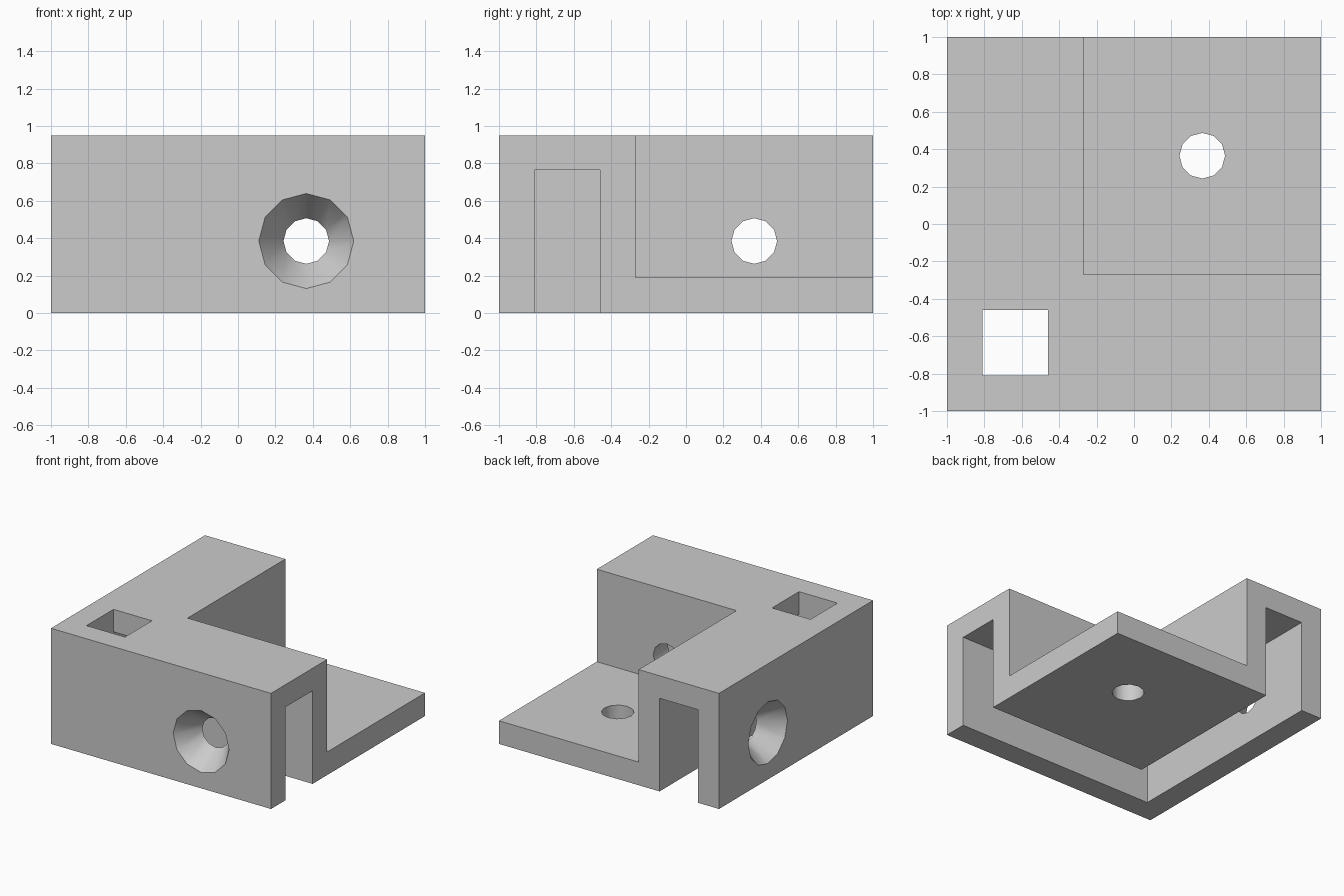
import bpy, bmesh, math

if "Cube" in bpy.data.objects:
    bpy.data.objects.remove(bpy.data.objects["Cube"])

# Main dimensions
H = 0.95            # bracket height
OUT, IN = -0.81, -0.46   # channel walls
CORNER = -0.27      # inner corner of the L-shaped wall
HOLE = 0.365        # hole position along each wall
R, R_WIDE = 0.122, 0.254

grey = bpy.data.materials.new("plain grey")
grey.use_nodes = True
colour = (0.6, 0.6, 0.6, 1)
grey.diffuse_color = colour
grey.node_tree.nodes["Principled BSDF"].inputs["Base Color"].default_value = colour


def finish(name, bm):
    bmesh.ops.recalc_face_normals(bm, faces=bm.faces)
    mesh = bpy.data.meshes.new(name)
    bm.to_mesh(mesh)
    bm.free()
    mesh.materials.append(grey)
    obj = bpy.data.objects.new(name, mesh)
    bpy.context.collection.objects.link(obj)
    return obj


def prism(name, outline, z0, z1):
    """Extrude a flat outline upwards."""
    bm = bmesh.new()
    face = bm.faces.new([bm.verts.new((x, y, z0)) for x, y in outline])
    top = bmesh.ops.extrude_face_region(bm, geom=[face])["geom"]
    verts = [v for v in top if isinstance(v, bmesh.types.BMVert)]
    bmesh.ops.translate(bm, vec=(0, 0, z1 - z0), verts=verts)
    return finish(name, bm)


def square(a, b):
    return [(a, a), (b, a), (b, b), (a, b)]


def bore(name, profile, place):
    """Loft twelve-sided rings given as (depth, radius)."""
    bm = bmesh.new()
    angles = [math.tau * i / 12 for i in range(12)]
    rings = [[bm.verts.new(place(r * math.cos(a), r * math.sin(a), d))
              for a in angles] for d, r in profile]
    for a, b in zip(rings, rings[1:]):
        for i in range(12):
            j = (i + 1) % 12
            bm.faces.new((a[i], a[j], b[j], b[i]))
    bm.faces.new(rings[0])
    bm.faces.new(rings[-1])
    return finish(name, bm)


# Solid block that everything is cut from
bracket = prism("corner_bracket", square(-1, 1), 0, H)

# Open inner corner above the shelf, channel under the wall, square post hole
far = 1.2
channel = [(OUT, OUT), (far, OUT), (far, IN), (IN, IN), (IN, far), (OUT, far)]
cutters = [
    prism("shelf_cutter", square(CORNER, far), 0.19, far),
    prism("channel_cutter", channel, -0.2, 0.765),
    prism("post_hole_cutter", square(OUT, IN), 0.5, far),
]

# Countersunk holes through both walls, and a plain hole through the shelf
slope = (R_WIDE - R) / (OUT + 1)
sink = [(-1.1, R_WIDE + 0.1 * slope), (OUT, R), (-0.1, R)]
cutters += [
    bore("front_hole_cutter", sink, lambda u, v, d: (HOLE + u, d, 0.385 + v)),
    bore("side_hole_cutter", sink, lambda u, v, d: (d, HOLE + u, 0.385 + v)),
    bore("shelf_hole_cutter", [(-0.2, R), (0.5, R)],
         lambda u, v, d: (HOLE + u, HOLE + v, d)),
]

bpy.ops.object.select_all(action="DESELECT")
bpy.context.view_layer.objects.active = bracket
bracket.select_set(True)
for cutter in cutters:
    cutter.hide_render = True
    mod = bracket.modifiers.new(cutter.name, "BOOLEAN")
    mod.operation = "DIFFERENCE"
    mod.solver = "EXACT"
    mod.object = cutter
    bpy.ops.object.modifier_apply(modifier=mod.name)
    bpy.data.objects.remove(cutter)

# Round the holes, keep all corners crisp
bpy.ops.object.shade_smooth_by_angle(angle=math.radians(35))
